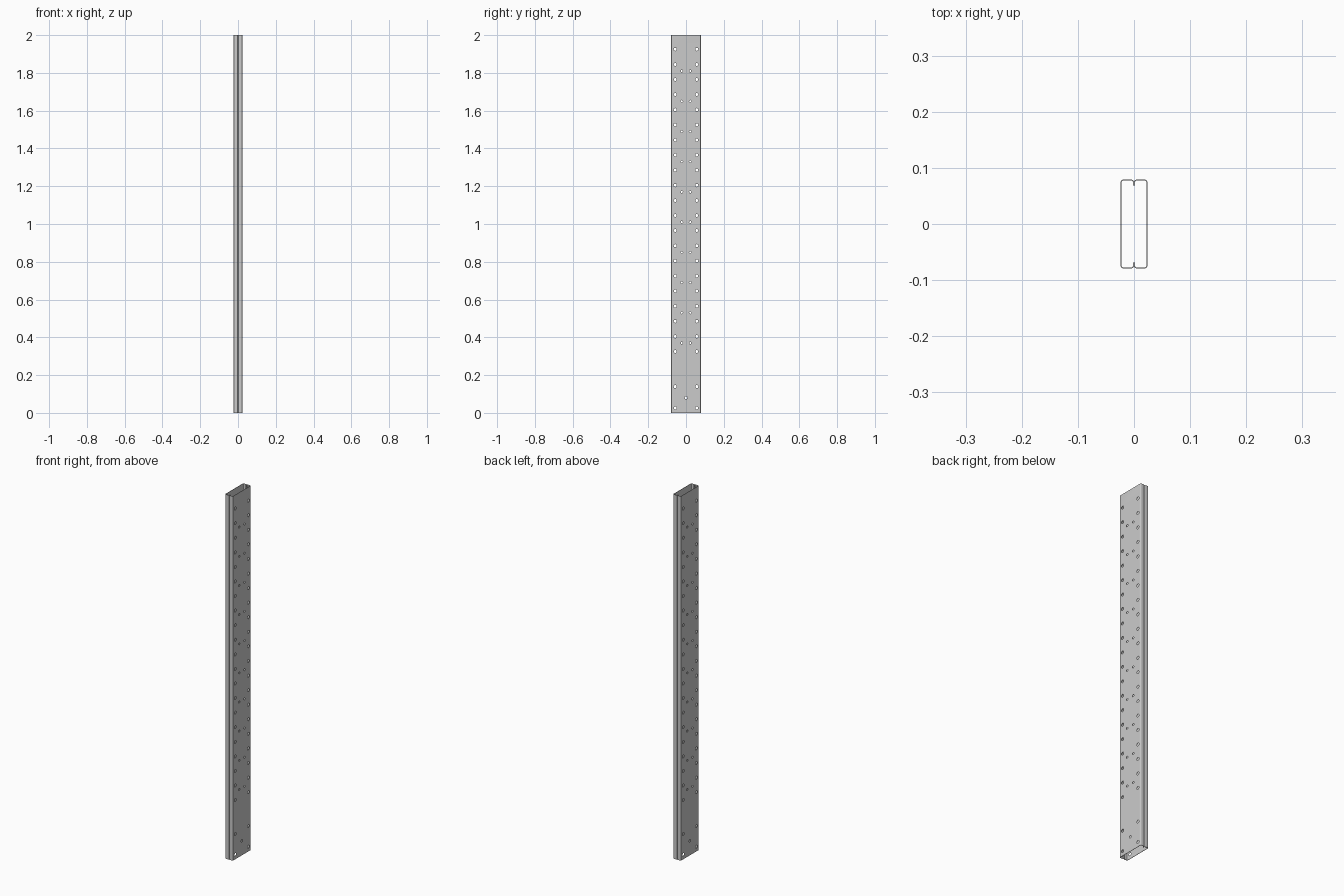
import bpy, bmesh, math
from mathutils import Matrix

if "Cube" in bpy.data.objects:
    bpy.data.objects.remove(bpy.data.objects["Cube"])

W, D, H = 0.0237, 0.079, 2.0      # half width, half depth, height
T, R, LIP = 0.0018, 0.004, 0.0105  # sheet thickness, outer bend radius, lip length
GAP = 0.0003                       # half of the seam between the two channels


def bend(cx, cy, a0, r, n=5):
    """Quarter bend turning counter-clockwise from angle a0."""
    return [(cx + r * math.cos(math.radians(a0 + 90 * i / n)),
             cy + r * math.sin(math.radians(a0 + 90 * i / n))) for i in range(n + 1)]


def skin(r, x_lip):
    """One side of the sheet, from the front lip round to the back lip."""
    xl, xw, y = GAP + R, W - R, D - R
    return ([(x_lip, -D + LIP)] + bend(xl, -y, 180, r) + bend(xw, -y, 270, r)
            + bend(xw, y, 0, r) + bend(xl, y, 90, r) + [(x_lip, D - LIP)])


def new_object(name, bm):
    mesh = bpy.data.meshes.new(name)
    bm.to_mesh(mesh)
    bm.free()
    obj = bpy.data.objects.new(name, mesh)
    bpy.context.collection.objects.link(obj)
    return obj


# Lipped C channel: folded sheet profile extruded to full height
bm = bmesh.new()
profile = skin(R, GAP) + skin(R - T, GAP + T)[::-1]
face = bm.faces.new([bm.verts.new((x, y, 0)) for x, y in profile])
ext = bmesh.ops.extrude_face_region(bm, geom=[face])
bmesh.ops.translate(bm, vec=(0, 0, H),
                    verts=[v for v in ext["geom"] if isinstance(v, bmesh.types.BMVert)])
bmesh.ops.recalc_face_normals(bm, faces=bm.faces)
channel = new_object("right_channel", bm)

# Hole pattern in the web: (y, z, radius)
rows = [1.925 - 0.08 * i for i in range(21)] + [0.139, 0.026]
holes = [(s * 0.057, z, 0.008) for z in rows for s in (-1, 1)]
holes += [(s * 0.0225, 1.81 - 0.16 * i, 0.0055) for i in range(10) for s in (-1, 1)]
holes.append((0, 0.08, 0.007))

bm = bmesh.new()
for y, z, r in holes:
    bmesh.ops.create_cone(bm, cap_ends=True, segments=20, radius1=r, radius2=r, depth=0.02,
                          matrix=Matrix.Translation((W, y, z)) @ Matrix.Rotation(math.pi / 2, 4, 'Y'))
cutter = new_object("hole_cutter", bm)
cutter.hide_render = True

# Punch the holes and bake the result
mod = channel.modifiers.new("holes", 'BOOLEAN')
mod.operation, mod.solver, mod.object = 'DIFFERENCE', 'EXACT', cutter
bpy.context.view_layer.update()
punched = bpy.data.meshes.new_from_object(
    channel.evaluated_get(bpy.context.evaluated_depsgraph_get()))
channel.modifiers.clear()
channel.data = punched
bpy.data.objects.remove(cutter)

# Second channel faces the first, lip to lip
bm = bmesh.new()
bm.from_mesh(punched)
bmesh.ops.rotate(bm, verts=bm.verts, cent=(0, 0, 0), matrix=Matrix.Rotation(math.pi, 3, 'Z'))
other = new_object("left_channel", bm)

for obj in (channel, other):
    obj.select_set(True)
bpy.context.view_layer.objects.active = channel
bpy.ops.object.shade_smooth_by_angle(angle=math.radians(30))
